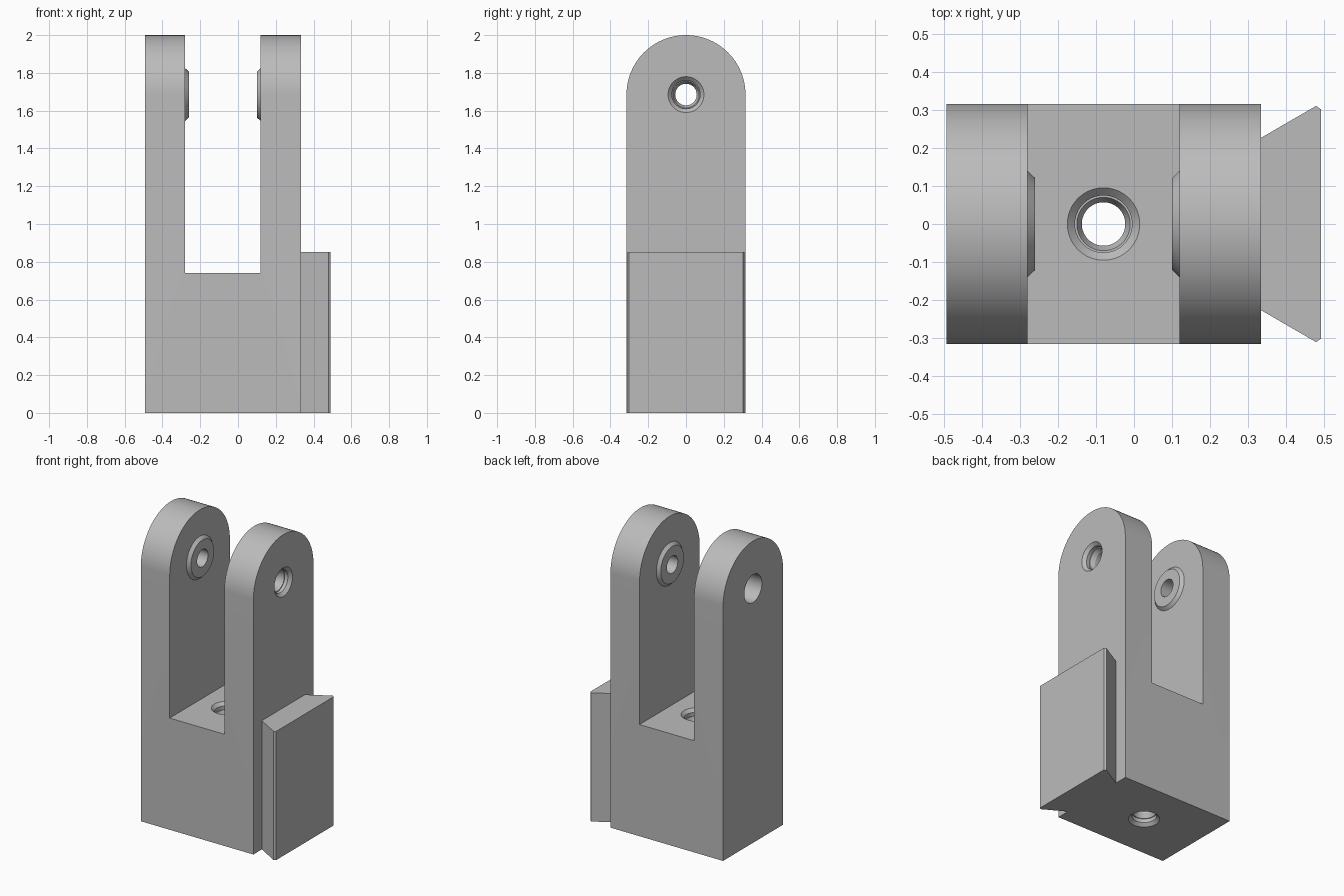
import bpy
import bmesh
import math
from mathutils import Matrix

cube = bpy.data.objects.get("Cube")
if cube:
    bpy.data.objects.remove(cube, do_unlink=True)

grey = bpy.data.materials.new("light grey")
grey.use_nodes = True
colour = (0.5, 0.5, 0.5, 1)
grey.diffuse_color = colour
grey.node_tree.nodes["Principled BSDF"].inputs["Base Color"].default_value = colour

ALONG_X = Matrix.Rotation(math.pi / 2, 4, "Y")
HALF = 0.315            # half depth and tip radius of the arms
PIN_Z = 2 - HALF        # height of the cross bore
SLOT_X = -0.08          # middle of the slot


def finish(name, bm):
    bmesh.ops.recalc_face_normals(bm, faces=bm.faces)
    mesh = bpy.data.meshes.new(name)
    bm.to_mesh(mesh)
    bm.free()
    mesh.materials.append(grey)
    obj = bpy.data.objects.new(name, mesh)
    bpy.context.collection.objects.link(obj)
    return obj


def extrude(name, points, offset):
    """Solid from a closed outline pushed along offset."""
    bm = bmesh.new()
    face = bm.faces.new([bm.verts.new(p) for p in points])
    new = bmesh.ops.extrude_face_region(bm, geom=[face])["geom"]
    verts = [v for v in new if isinstance(v, bmesh.types.BMVert)]
    bmesh.ops.translate(bm, verts=verts, vec=offset)
    return finish(name, bm)


def turned(name, profile, matrix, sides=64):
    """Capped solid of revolution from (position, radius) pairs."""
    bm = bmesh.new()
    rings = []
    for t, r in profile:
        angles = [2 * math.pi * i / sides for i in range(sides)]
        rings.append([bm.verts.new((r * math.cos(a), r * math.sin(a), t)) for a in angles])
    for low, high in zip(rings, rings[1:]):
        for i in range(sides):
            j = (i + 1) % sides
            bm.faces.new((low[i], low[j], high[j], high[i]))
    bm.faces.new(rings[0])
    bm.faces.new(rings[-1])
    bmesh.ops.transform(bm, matrix=matrix, verts=bm.verts)
    return finish(name, bm)


def combine(target, tool, operation):
    tool.hide_render = True
    mod = target.modifiers.new(operation, "BOOLEAN")
    mod.operation = operation
    mod.solver = "EXACT"
    mod.object = tool
    bpy.context.view_layer.objects.active = target
    bpy.ops.object.modifier_apply(modifier=mod.name)
    bpy.data.objects.remove(tool, do_unlink=True)


# Clevis body: round-topped block
outline = [(-0.492, -HALF, 0), (-0.492, HALF, 0)]
for i in range(49):
    a = math.pi * i / 48
    outline.append((-0.492, HALF * math.cos(a), PIN_Z + HALF * math.sin(a)))
body = extrude("clevis_body", outline, (0.825, 0, 0))

# Slot between the arms
slot = [(x, -0.5, z) for x, z in ((-0.28, 0.74), (0.12, 0.74), (0.12, 2.2), (-0.28, 2.2))]
combine(body, extrude("slot_cutter", slot, (0, 1, 0)), "DIFFERENCE")

# Tapered bosses on the inner arm faces
for side in (-1, 1):
    place = Matrix.Translation((SLOT_X + side * 0.2, 0, PIN_Z)) @ Matrix.Rotation(-side * math.pi / 2, 4, "Y")
    boss = turned("boss", [(-0.03, 0.14), (0, 0.14), (0.02, 0.121)], place)
    combine(body, boss, "UNION")

# Cross bore: counterbore on the right arm, countersink on the left arm
bore = [(-0.6, 0.092), (-0.37, 0.092), (-0.37, 0.057), (0.26, 0.057),
        (0.29, 0.07), (0.29, 0.075), (0.313, 0.075), (0.333, 0.095), (0.4, 0.095)]
place = Matrix.Translation((0, 0, PIN_Z)) @ ALONG_X
combine(body, turned("bore_cutter", bore, place), "DIFFERENCE")

# Vertical hole through the base, countersunk at both ends
end = [(-0.1, 0.095), (0, 0.095), (0.02, 0.075), (0.045, 0.075), (0.045, 0.07), (0.075, 0.057)]
hole = end + [(0.74 - t, r) for t, r in reversed(end)]
place = Matrix.Translation((SLOT_X, 0, 0))
combine(body, turned("hole_cutter", hole, place), "DIFFERENCE")

# Dovetail rail on the left side
half = [(0.333, 0.226), (0.478, 0.31), (0.491, 0.301)]
rail = [(x, y, 0) for x, y in half] + [(x, -y, 0) for x, y in reversed(half)]
dovetail = extrude("dovetail_rail", rail, (0, 0, 0.853))

# Smooth round surfaces, crisp edges
bpy.ops.object.select_all(action="DESELECT")
body.select_set(True)
bpy.context.view_layer.objects.active = body
bpy.ops.object.shade_smooth_by_angle(angle=math.radians(20))
